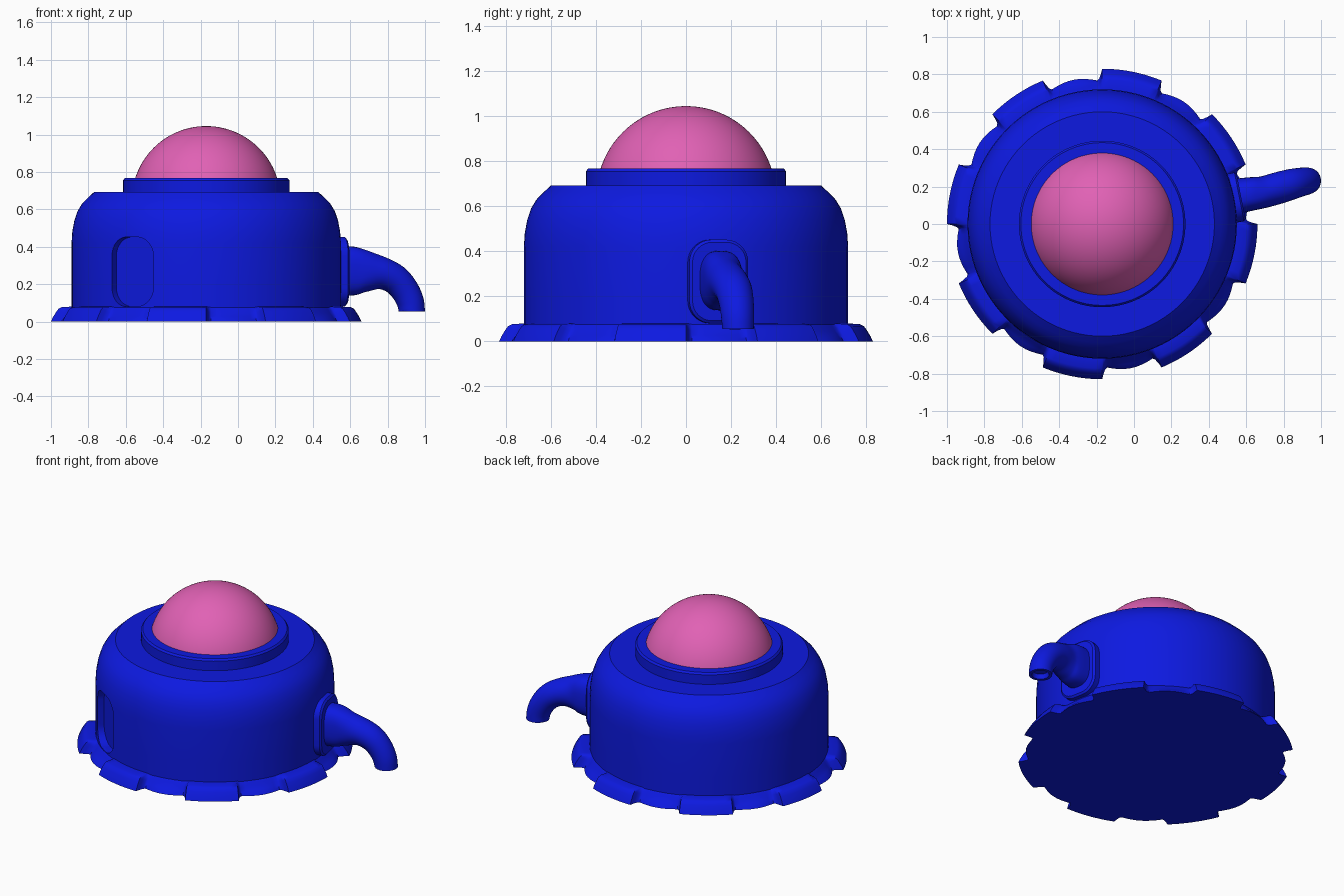
import bpy, bmesh
from math import sin, cos, pi, radians, sqrt
from mathutils import Vector

if "Cube" in bpy.data.objects:
    bpy.data.objects.remove(bpy.data.objects["Cube"])

CX = -0.17


def material(name, color):
    m = bpy.data.materials.new(name)
    m.diffuse_color = color
    m.use_nodes = True
    m.node_tree.nodes["Principled BSDF"].inputs["Base Color"].default_value = m.diffuse_color
    return m


BLUE = material("blue", (0.004, 0.01, 0.75, 1))
PINK = material("pink", (0.75, 0.12, 0.46, 1))


def activate(ob):
    bpy.ops.object.select_all(action='DESELECT')
    ob.select_set(True)
    bpy.context.view_layer.objects.active = ob


def smooth(ob, angle=35):
    activate(ob)
    bpy.ops.object.shade_smooth_by_angle(angle=radians(angle))


def loft(name, rings, mat):
    """Skin a list of closed rings of points and cap both ends."""
    bm = bmesh.new()
    vs = [[bm.verts.new(p) for p in ring] for ring in rings]
    n = len(rings[0])
    for a, b in zip(vs, vs[1:]):
        for i in range(n):
            j = (i + 1) % n
            bm.faces.new((a[i], a[j], b[j], b[i]))
    bm.faces.new(vs[0][::-1])
    bm.faces.new(vs[-1])
    bmesh.ops.recalc_face_normals(bm, faces=bm.faces)
    me = bpy.data.meshes.new(name)
    bm.to_mesh(me)
    bm.free()
    ob = bpy.data.objects.new(name, me)
    bpy.context.collection.objects.link(ob)
    me.materials.append(mat)
    return ob


def turned(name, profile, mat, n=96):
    return loft(name, [[(CX + r * cos(2 * pi * i / n), r * sin(2 * pi * i / n), z)
                        for i in range(n)] for r, z in profile], mat)


def rounded_pad(name, angle, levels, w=0.133, h=0.186, zc=0.266, corner=0.1):
    """Rounded rectangle facing outwards; levels = (radius, inset)."""
    a = radians(angle)
    out, side = Vector((cos(a), sin(a), 0)), Vector((-sin(a), cos(a), 0))
    rings = []
    for r, inset in levels:
        c, ring = corner - inset, []
        for q, (sx, sz) in enumerate([(1, 1), (-1, 1), (-1, -1), (1, -1)]):
            for k in range(9):
                t = pi / 2 * (q + k / 8)
                u = sx * (w - corner) + c * cos(t)
                z = sz * (h - corner) + c * sin(t)
                ring.append(Vector((CX, 0, zc + z)) + out * r + side * u)
        rings.append(ring)
    return loft(name, rings, BLUE)


# main housing with rounded shoulder
body = turned("housing", [(0.72, 0), (0.72, 0.2), (0.72, 0.42), (0.716, 0.48), (0.705, 0.54),
                          (0.688, 0.59), (0.664, 0.63), (0.635, 0.66), (0.60, 0.692)], BLUE)

# empty port pocket on the front left
cutter = rounded_pad("port_cutter", -123.75, [(0.665, 0), (0.85, 0)])
mod = body.modifiers.new("pocket", 'BOOLEAN')
mod.operation, mod.object, mod.solver = 'DIFFERENCE', cutter, 'EXACT'
activate(body)
bpy.ops.object.modifier_apply(modifier=mod.name)
bpy.data.objects.remove(cutter)
smooth(body)

# collar and dome
smooth(turned("collar", [(0.445, 0.68), (0.445, 0.755), (0.435, 0.767), (0.37, 0.767)], BLUE))
R, ZC = 0.398, 0.647
dome_profile = []
for k in range(25):
    z = 0.755 + (ZC + R - 0.755) * sin(pi / 2 * k / 24.3)
    dome_profile.append((sqrt(max(R * R - (z - ZC) ** 2, 1e-6)), z))
smooth(turned("dome", dome_profile, PINK), 40)

# skirt with eight raised feet separated by lower fillets
lump = [(0.83, 0), (0.82, 0.022), (0.803, 0.05), (0.79, 0.068), (0.772, 0.077), (0.715, 0.08)]
rings = [[] for _ in lump]
for k in range(8):
    samples = [(-22.5 + 22.5 * i / 8, 1.0, 0) for i in range(9)]
    samples += [(0.5, 0.55, 0), (1.2, 0.15, 0)]
    samples += [(2 + 18.5 * i / 8, 0.0, sin(pi * i / 8)) for i in range(9)]
    samples += [(21.3, 0.15, 0), (22.0, 0.55, 0)]
    for ang, f, bulge in samples:
        a = radians(45 * k + ang)
        low = [(0.768 + 0.018 * bulge, 0), (0.762 + 0.014 * bulge, 0.012),
               (0.752 + 0.008 * bulge, 0.028), (0.741, 0.045), (0.731, 0.062), (0.715, 0.08)]
        for ring, (r1, z1), (r0, z0) in zip(rings, lump, low):
            r, z = r0 + (r1 - r0) * f, z0 + (z1 - z0) * f
            ring.append((CX + r * cos(a), r * sin(a), z))
smooth(loft("scalloped_skirt", rings, BLUE), 40)

# mounting plate behind the spout
smooth(rounded_pad("spout_plate", 11.25, [(0.66, 0), (0.747, 0), (0.757, 0.012)]))

# bent spout: x, y, z, half width, half height
path = [(0.53, 0.145, 0.270, 0.095, 0.132), (0.62, 0.160, 0.270, 0.090, 0.130),
        (0.69, 0.170, 0.268, 0.085, 0.110), (0.77, 0.192, 0.258, 0.085, 0.087),
        (0.84, 0.212, 0.225, 0.082, 0.080), (0.89, 0.224, 0.170, 0.077, 0.076),
        (0.92, 0.229, 0.110, 0.073, 0.073), (0.93, 0.231, 0.055, 0.070, 0.070)]


def spline(t):
    i = min(int(t), len(path) - 2)
    u = t - i
    p = [path[min(max(i + d, 0), len(path) - 1)] for d in (-1, 0, 1, 2)]
    return [0.5 * (2 * b + (c - a) * u + (2 * a - 5 * b + 4 * c - d) * u * u
                   + (3 * b - a - 3 * c + d) * u ** 3) for a, b, c, d in zip(*p)]


def section(t, scale=1.0, push=0.0):
    x, y, z, w, h = spline(t)
    tan = (Vector(spline(min(t + 0.05, 7))[:3]) - Vector(spline(max(t - 0.05, 0))[:3])).normalized()
    if t >= 7:
        tan = Vector((0, 0, -1))
    side = Vector((-0.27, 0.963, 0))
    side = (side - tan * side.dot(tan)).normalized()
    up = tan.cross(side)
    c = Vector((x, y, z)) + tan * push
    ring = []
    for i in range(32):
        a = 2 * pi * i / 32
        ca, sa = cos(a), sin(a)
        # slightly squared oval near the plate
        e = 0.75 if t < 1.5 else 0.75 + 0.25 * min(t - 1.5, 1)
        ring.append(c + side * (scale * w * abs(ca) ** e * (1 if ca > 0 else -1))
                    + up * (scale * h * abs(sa) ** e * (1 if sa > 0 else -1)))
    return ring


spout = [section(7 * k / 35) for k in range(36)]
spout += [section(7, 0.75), section(7, 0.65, -0.03)]
smooth(loft("spout", spout, BLUE), 40)
